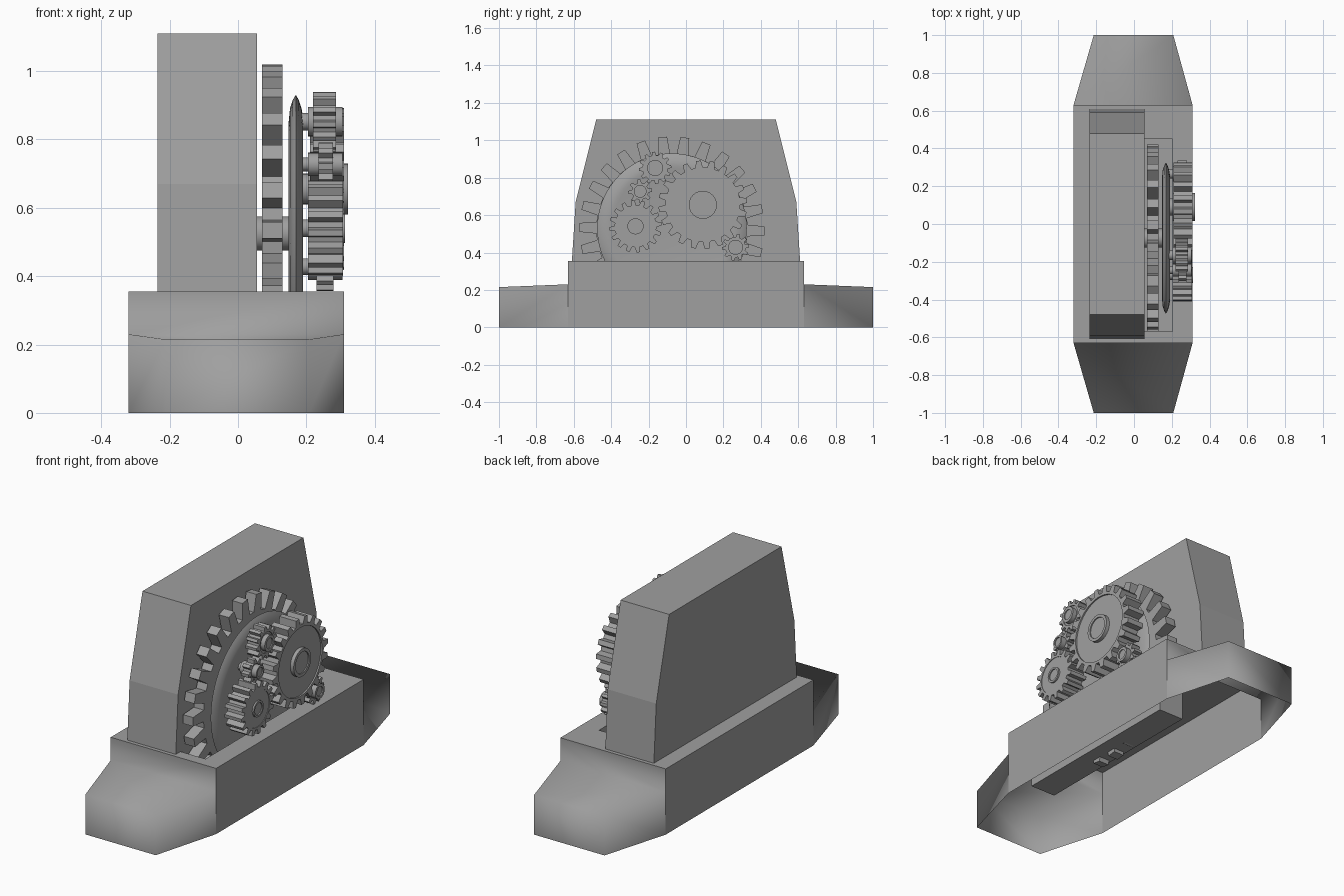
import bpy, bmesh, math
from math import sin, cos, pi

if "Cube" in bpy.data.objects:
    bpy.data.objects.remove(bpy.data.objects["Cube"])

grey = bpy.data.materials.new("plain grey")
grey.diffuse_color = (0.35, 0.35, 0.35, 1)
grey.use_nodes = True
grey.node_tree.nodes["Principled BSDF"].inputs["Base Color"].default_value = grey.diffuse_color


def finish(name, verts, faces, smooth=None):
    me = bpy.data.meshes.new(name)
    me.from_pydata(verts, [], faces)
    bm = bmesh.new()
    bm.from_mesh(me)
    bmesh.ops.recalc_face_normals(bm, faces=bm.faces)
    bm.to_mesh(me)
    bm.free()
    me.materials.append(grey)
    ob = bpy.data.objects.new(name, me)
    bpy.context.collection.objects.link(ob)
    if smooth:
        bpy.ops.object.select_all(action='DESELECT')
        ob.select_set(True)
        bpy.context.view_layer.objects.active = ob
        bpy.ops.object.shade_smooth_by_angle(angle=math.radians(smooth))
    return ob


def loft(name, loops, cap_first=True, cap_last=True, smooth=None):
    """Skin a list of closed loops that have equal point counts."""
    n = len(loops[0])
    verts = [p for loop in loops for p in loop]
    faces = []
    for k in range(len(loops) - 1):
        for i in range(n):
            j = (i + 1) % n
            faces.append((k * n + i, k * n + j, (k + 1) * n + j, (k + 1) * n + i))
    if cap_first:
        faces.append(tuple(range(n))[::-1])
    if cap_last:
        faces.append(tuple((len(loops) - 1) * n + i for i in range(n)))
    return finish(name, verts, faces, smooth)


def lathe(name, cy, cz, profile, n=32, smooth=35):
    """Revolve (x, radius) points about an axis along x."""
    loops = [[(x, cy + r * cos(2 * pi * i / n), cz + r * sin(2 * pi * i / n))
              for i in range(n)] for x, r in profile]
    return loft(name, loops, smooth=smooth)


def gear(name, cy, cz, x0, x1, teeth, r_out, r_root, r_rim, recess, phase=0.0, tip=0.2):
    """Spur gear with tapered teeth and a shallow recessed front face."""
    angles, radii = [], []
    for t in range(teeth):
        for off, r in ((-0.32, r_root), (-tip, r_out), (tip, r_out), (0.32, r_root)):
            angles.append(2 * pi * (t + off) / teeth + phase)
            radii.append(r)

    def ring(x, rs):
        return [(x, cy + r * cos(a), cz + r * sin(a)) for a, r in zip(angles, rs)]
    rim = [r_rim] * len(angles)
    return loft(name, [ring(x0, rim), ring(x0, radii), ring(x1, radii),
                       ring(x1, rim), ring(x1 - recess, rim)])


# base body: open underneath, with a sunken trough for the large wheels
X0, X1, Y, H = -0.32, 0.31, 0.63, 0.355
SX0, SX1, SY0, SY1, SZ = 0.055, 0.205, -0.57, 0.45, 0.055


def rect(x0, x1, y0, y1, z):
    return [(x0, y0, z), (x1, y0, z), (x1, y1, z), (x0, y1, z)]


verts = rect(X0, X1, -Y, Y, 0) + rect(X0, X1, -Y, Y, H) \
    + rect(SX0, SX1, SY0, SY1, H) + rect(SX0, SX1, SY0, SY1, SZ)
faces = [(1, 2, 6, 5), (3, 0, 4, 7), (12, 13, 14, 15)]
for i in range(4):
    j = (i + 1) % 4
    faces += [(4 + i, 4 + j, 8 + j, 8 + i), (8 + i, 8 + j, 12 + j, 12 + i)]
finish("base_body", verts, faces)

# tapered end shells, smooth and open underneath
for name, s in (("front_end", -1), ("back_end", 1)):
    v = []
    for y, xa, xb, z in ((Y, X0, X1, 0.23), (1.0, -0.213, 0.208, 0.215)):
        v += [(xa, s * y, 0), (xb, s * y, 0), (xb, s * y, z), (xa, s * y, z)]
    v += [(X0, s * Y, H), (X1, s * Y, H)]
    finish(name, v, [(0, 3, 7, 4), (3, 2, 6, 7), (2, 1, 5, 6),
                     (4, 7, 6, 5), (3, 8, 9, 2)], smooth=180)

# tall housing block
half = [(0.61, H), (0.59, 0.67), (0.48, 1.11)]
profile = half + [(-y, z) for y, z in reversed(half)]
loft("housing", [[(x, y, z) for y, z in profile] for x in (-0.235, 0.055)])

# large toothed wheel and rounded disc sitting in the trough
gear("main_gear", -0.075, 0.525, 0.07, 0.13, 26, 0.495, 0.405, 0.3, 0.0,
     phase=math.radians(82), tip=0.2)
lathe("main_axle", -0.075, 0.525, [(0.055, 0.05), (0.15, 0.05)])
lathe("round_disc", -0.075, 0.53,
      [(0.148, 0.32), (0.152, 0.36), (0.16, 0.385), (0.169, 0.4), (0.178, 0.385),
       (0.186, 0.36), (0.19, 0.335), (0.187, 0.32)], n=64, smooth=50)

# small gear train: name, y, z, x0, x1, teeth, outer, root, rim, recess
train = [
    ("drive_gear", 0.09, 0.655, 0.21, 0.31, 20, 0.237, 0.2, 0.185, 0.008),
    ("lower_gear", -0.27, 0.54, 0.205, 0.307, 16, 0.14, 0.112, 0.1, 0.003),
    ("upper_pinion", -0.165, 0.852, 0.22, 0.287, 12, 0.087, 0.068, 0.055, 0.006),
    ("middle_pinion", -0.245, 0.727, 0.235, 0.278, 8, 0.064, 0.045, 0.038, 0.004),
    ("rear_pinion", 0.265, 0.428, 0.23, 0.28, 10, 0.072, 0.054, 0.045, 0.004),
]
for name, y, z, x0, x1, n, ro, rr, rim, rec in train:
    gear(name, y, z, x0, x1, n, ro, rr, rim, rec, phase=0.1, tip=0.17)

# axles and stepped hubs: y, z, radius, x end, inner radius
for name, y, z, r, xe, ri in (
        ("drive_hub", 0.09, 0.655, 0.075, 0.322, 0.058),
        ("lower_hub", -0.27, 0.54, 0.043, 0.313, 0.032),
        ("upper_hub", -0.165, 0.852, 0.043, 0.305, 0.028),
        ("middle_hub", -0.245, 0.727, 0.034, 0.305, 0.024),
        ("rear_hub", 0.265, 0.428, 0.04, 0.305, 0.026)):
    lathe(name, y, z, [(0.18, r * 0.6), (0.205, r * 0.6), (0.205, r), (xe, r),
                       (xe, ri), (xe - 0.006, ri)], n=24)
